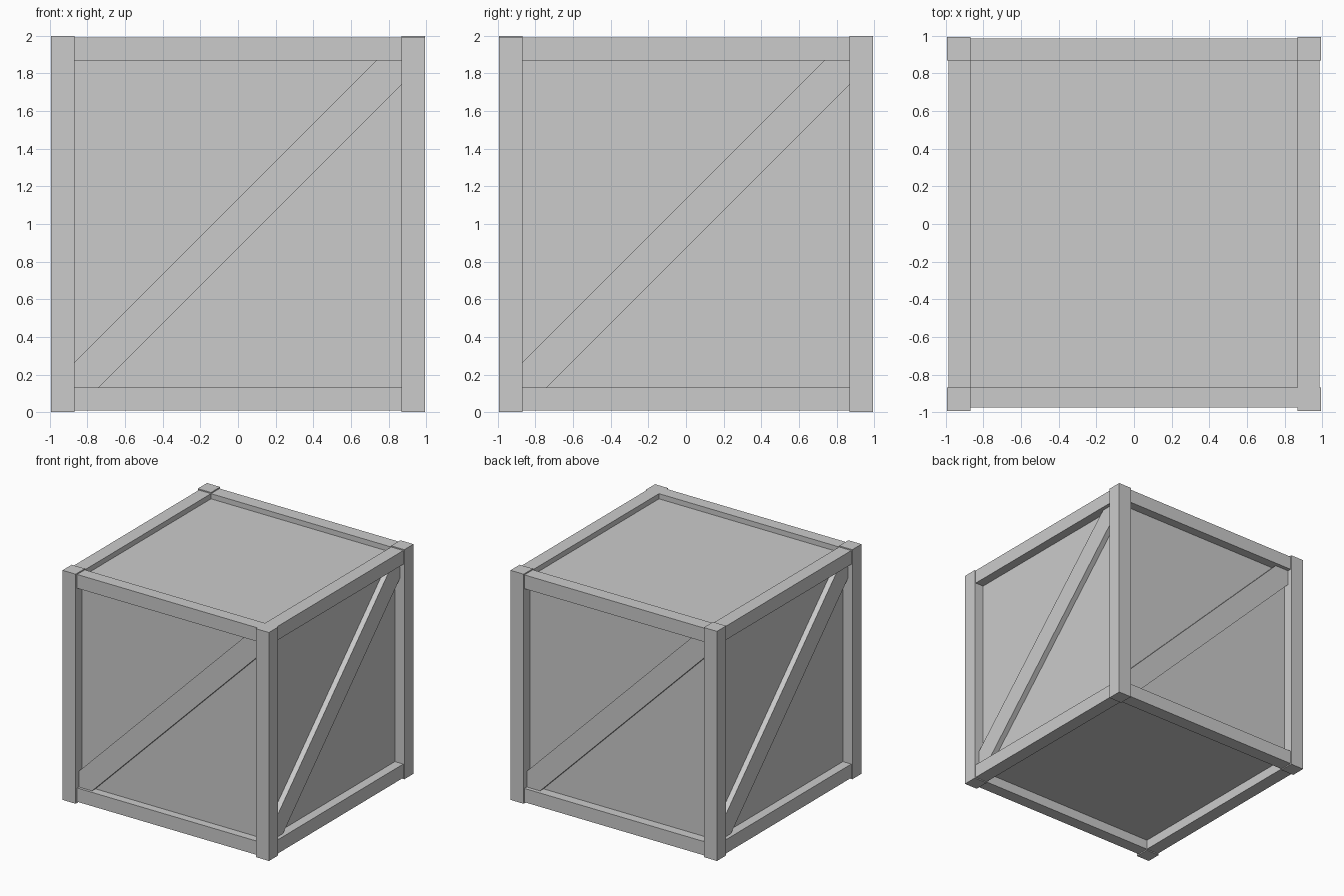
import bpy, bmesh
from math import pi
from mathutils import Matrix, Vector

if "Cube" in bpy.data.objects:
    bpy.data.objects.remove(bpy.data.objects["Cube"])

OUT, IN = 0.995, 0.868      # outer and inner faces of the corner posts
RAIL = 0.985                # outer face of the rails
PANEL, BRACE = 0.905, 0.952 # outer faces of the panels and the braces


def add_prism(name, profile, depth, matrix=Matrix()):
    """Extrude a closed 3D outline along a vector, then transform it."""
    bm = bmesh.new()
    face = bm.faces.new([bm.verts.new(p) for p in profile])
    ext = bmesh.ops.extrude_face_region(bm, geom=[face])
    moved = [g for g in ext["geom"] if isinstance(g, bmesh.types.BMVert)]
    bmesh.ops.translate(bm, verts=moved, vec=Vector(depth))
    bm.transform(matrix)
    bmesh.ops.recalc_face_normals(bm, faces=bm.faces)
    mesh = bpy.data.meshes.new(name)
    bm.to_mesh(mesh)
    bm.free()
    obj = bpy.data.objects.new(name, mesh)
    bpy.context.collection.objects.link(obj)
    return obj


def add_box(name, lo, hi, matrix=Matrix()):
    (x0, y0, z0), (x1, y1, z1) = lo, hi
    outline = [(x0, y0, z0), (x1, y0, z0), (x1, y0, z1), (x0, y0, z1)]
    return add_prism(name, outline, (0, y1 - y0, 0), matrix)


# Inset panels on all six sides; the lid sits shallower than the others
add_box("panels", (-PANEL, -PANEL, 1 - PANEL), (PANEL, PANEL, 1.945))

# Diagonal brace outline, cut to fit the frame corners
brace = [(-0.87, 0.13), (-0.74, 0.13), (0.87, 1.74),
         (0.87, 1.87), (0.735, 1.87), (-0.87, 0.265)]

# Each side repeats by quarter turns: post, two rails and a brace
for i, side in enumerate(("front", "right", "back", "left")):
    turn = Matrix.Rotation(i * pi / 2, 4, 'Z')
    rail_y = 0.975 if side == "front" else RAIL
    post_top = 1.99 if side == "right" else 2
    add_box(side + "_post", (-OUT, -OUT, 0), (-IN, -IN, post_top), turn)
    add_box(side + "_bottom_rail", (-IN, -rail_y, 0.01), (IN, -IN, 0.13), turn)
    add_box(side + "_top_rail", (-IN, -rail_y, 1.87), (IN, -IN, 1.99), turn)
    add_prism(side + "_brace", [(x, -BRACE, z) for x, z in brace],
              (0, BRACE - PANEL + 0.01, 0), turn)
